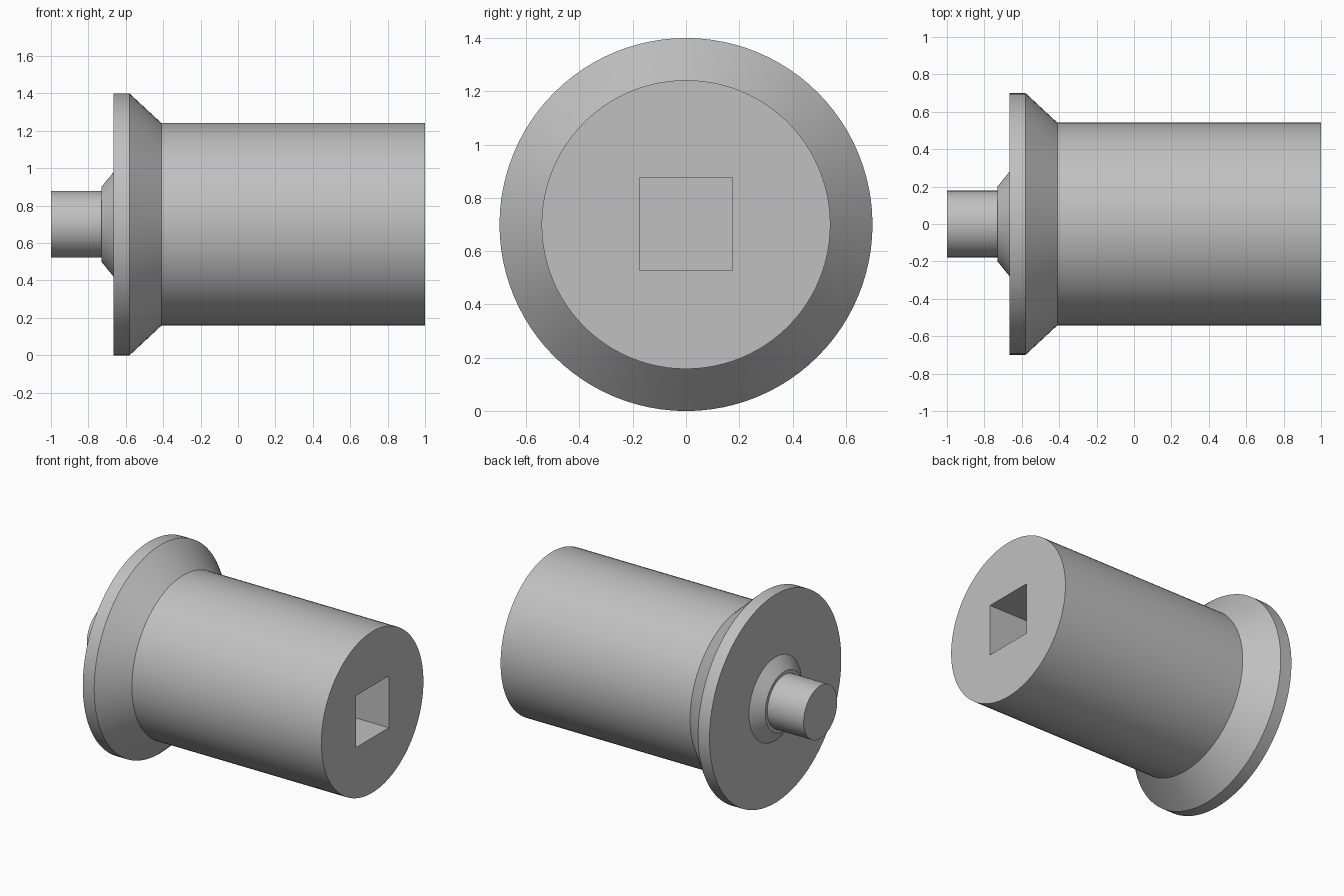
import bpy, bmesh, math

if "Cube" in bpy.data.objects:
    bpy.data.objects.remove(bpy.data.objects["Cube"])

AXIS_Z = 0.70
SEGMENTS = 96

grey = bpy.data.materials.new("plain_grey")
grey.diffuse_color = (0.53, 0.53, 0.53, 1)
grey.use_nodes = True
grey.node_tree.nodes["Principled BSDF"].inputs["Base Color"].default_value = grey.diffuse_color


def lathe(name, profile):
    """Solid of revolution along x from (x, radius) points, capped at both ends."""
    bm = bmesh.new()
    rings = []
    for x, r in profile:
        rings.append([bm.verts.new((x, r * math.cos(a), AXIS_Z + r * math.sin(a)))
                      for a in (2 * math.pi * i / SEGMENTS for i in range(SEGMENTS))])
    for a, b in zip(rings, rings[1:]):
        for i in range(SEGMENTS):
            j = (i + 1) % SEGMENTS
            bm.faces.new((a[i], a[j], b[j], b[i]))
    bm.faces.new(rings[0])
    bm.faces.new(rings[-1])
    bmesh.ops.recalc_face_normals(bm, faces=bm.faces)
    mesh = bpy.data.meshes.new(name)
    bm.to_mesh(mesh)
    bm.free()
    mesh.materials.append(grey)
    obj = bpy.data.objects.new(name, mesh)
    bpy.context.collection.objects.link(obj)
    return obj


# Pin, conical collar, flange and barrel in one turned profile
body = lathe("flanged_barrel", [
    (-1.0, 0.178), (-0.73, 0.178), (-0.73, 0.20), (-0.665, 0.28),
    (-0.665, 0.70), (-0.58, 0.70), (-0.41, 0.542), (1.0, 0.542)])

# Square socket in the barrel end
hole_end, hole_start, side = -0.3, 1.1, 0.348
bpy.ops.mesh.primitive_cube_add(
    size=1, location=((hole_end + hole_start) / 2, 0, AXIS_Z + 0.002))
cutter = bpy.context.object
cutter.name = "socket_cutter"
cutter.scale = (hole_start - hole_end, side, side)
cutter.hide_render = True
cutter.data.materials.append(grey)

bpy.ops.object.select_all(action='DESELECT')
body.select_set(True)
bpy.context.view_layer.objects.active = body
cut = body.modifiers.new("socket", 'BOOLEAN')
cut.operation = 'DIFFERENCE'
cut.solver = 'EXACT'
cut.object = cutter
bpy.ops.object.modifier_apply(modifier=cut.name)
bpy.data.objects.remove(cutter)

# Smooth round walls with crisp edges
bpy.ops.object.shade_smooth_by_angle(angle=math.radians(25))
